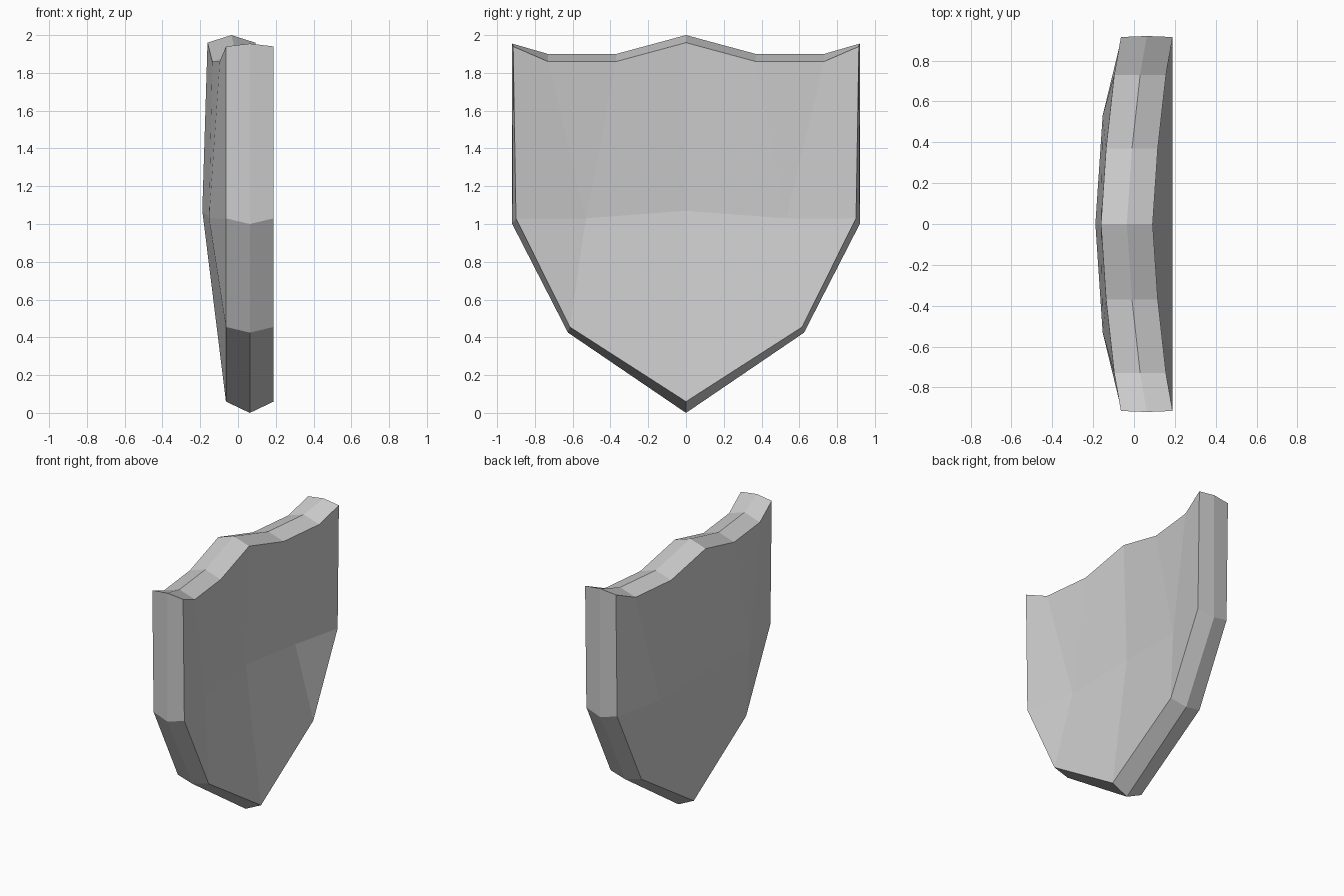
import bpy
import bmesh

cube = bpy.data.objects.get("Cube")
if cube:
    bpy.data.objects.remove(cube, do_unlink=True)

grey = bpy.data.materials.new("plain grey")
grey.use_nodes = True
COLOUR = (0.6, 0.6, 0.6, 1)
grey.diffuse_color = COLOUR
grey.node_tree.nodes["Principled BSDF"].inputs["Base Color"].default_value = COLOUR

# Half outline from top centre to bottom tip:
# name, depth of the ridge, ridge (y, z), inset panel (y, z)
OUTLINE = [
    ("crest", -0.035, (0, 2.0), (0, 1.96)),
    ("dip", -0.01, (0.37, 1.9), (0.37, 1.86)),
    ("shoulder", 0.03, (0.73, 1.9), (0.73, 1.86)),
    ("corner", 0.0625, (0.92, 1.955), (0.915, 1.94)),
    ("side", 0.0625, (0.92, 1.0), (0.9, 1.03)),
    ("lower", 0.0625, (0.625, 0.425), (0.615, 0.455)),
    ("tip", 0.0625, (0, 0), (0, 0.06)),
]
# Bulging points inside each panel
INNER = [("boss", -0.0625, (0, 1.07)), ("bulge", -0.027, (0.53, 1.03))]
PANELS = [
    ("crest", "dip", "bulge", "boss"),
    ("dip", "shoulder", "bulge"),
    ("shoulder", "corner", "side", "bulge"),
    ("bulge", "side", "lower"),
    ("boss", "bulge", "lower", "tip"),
]
HALF_THICKNESS = 0.1265

bm = bmesh.new()
for mirror in (1, -1):
    front, ridge, back = {}, {}, {}
    panel_points = [(n, d, p) for n, d, r, p in OUTLINE] + INNER
    for layer, offset in ((front, -HALF_THICKNESS), (back, HALF_THICKNESS)):
        for name, depth, (y, z) in panel_points:
            layer[name] = bm.verts.new((depth + offset, mirror * y, z))
    for name, depth, (y, z), inset in OUTLINE:
        ridge[name] = bm.verts.new((depth, mirror * y, z))
    # Convex front and concave back panels
    for layer in (front, back):
        for names in PANELS:
            bm.faces.new([layer[n] for n in names])
    # Bevelled rim on both sides of the ridge
    names = [row[0] for row in OUTLINE]
    for a, b in zip(names, names[1:]):
        for layer in (front, back):
            bm.faces.new((layer[a], layer[b], ridge[b], ridge[a]))

bmesh.ops.remove_doubles(bm, verts=bm.verts, dist=0.0005)
bmesh.ops.recalc_face_normals(bm, faces=bm.faces)
mesh = bpy.data.meshes.new("shield")
bm.to_mesh(mesh)
bm.free()
mesh.materials.append(grey)
shield = bpy.data.objects.new("shield", mesh)
bpy.context.collection.objects.link(shield)
